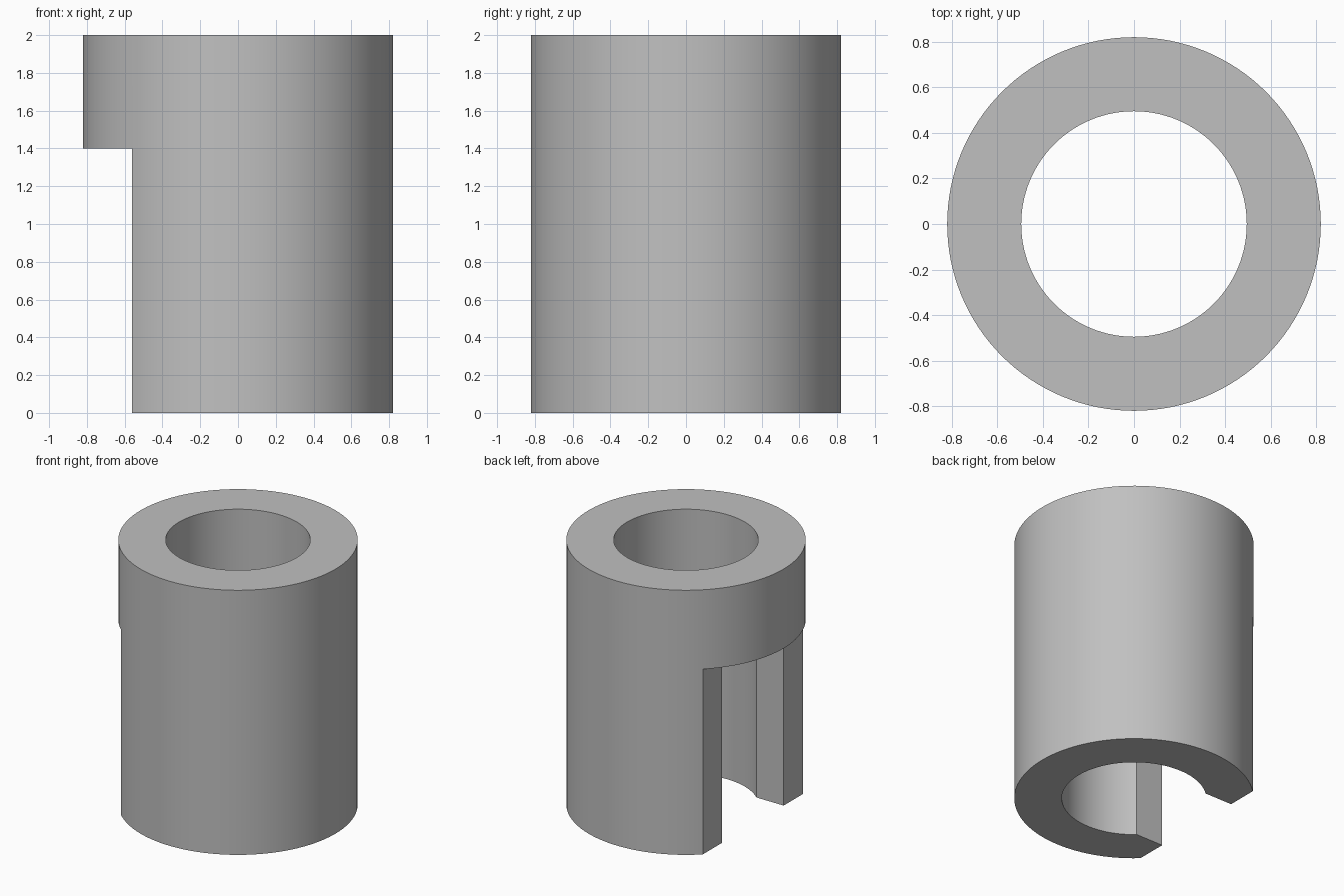
import bpy
import bmesh
import math

OUTER, INNER, HEIGHT = 0.82, 0.495, 2.0
COLLAR_Z = 1.4            # underside of the uncut collar
FLAT_X, SLOT_Y = -0.56, 0.367
SIDES = 128

cube = bpy.data.objects.get("Cube")
if cube:
    bpy.data.objects.remove(cube, do_unlink=True)

grey = bpy.data.materials.new("plain grey")
grey.use_nodes = True
colour = (0.53, 0.53, 0.53, 1)
grey.diffuse_color = colour
grey.node_tree.nodes["Principled BSDF"].inputs["Base Color"].default_value = colour


def link_mesh(name, bm):
    bmesh.ops.recalc_face_normals(bm, faces=bm.faces)
    mesh = bpy.data.meshes.new(name)
    bm.to_mesh(mesh)
    bm.free()
    mesh.materials.append(grey)
    obj = bpy.data.objects.new(name, mesh)
    bpy.context.collection.objects.link(obj)
    return obj


# Tube: a rectangular wall section joined around the z axis
bm = bmesh.new()
section = [(OUTER, 0), (OUTER, HEIGHT), (INNER, HEIGHT), (INNER, 0)]
rings = []
for i in range(SIDES):
    a = math.tau * i / SIDES
    rings.append([bm.verts.new((r * math.cos(a), r * math.sin(a), z)) for r, z in section])
for i, ring in enumerate(rings):
    following = rings[(i + 1) % SIDES]
    for j in range(4):
        k = (j + 1) % 4
        bm.faces.new((ring[j], following[j], following[k], ring[k]))
sleeve = link_mesh("slotted_sleeve", bm)

# Cutter: T-shaped outline giving the flat and the slot in one piece
half = [(-1, 1), (FLAT_X, 1), (FLAT_X, SLOT_Y), (0, SLOT_Y)]
outline = half + [(x, -y) for x, y in reversed(half)]
bm = bmesh.new()
base = bm.faces.new([bm.verts.new((x, y, -0.2)) for x, y in outline])
grown = bmesh.ops.extrude_face_region(bm, geom=[base])
top = [v for v in grown["geom"] if isinstance(v, bmesh.types.BMVert)]
bmesh.ops.translate(bm, verts=top, vec=(0, 0, COLLAR_Z + 0.2))
cutter = link_mesh("slot_cutter", bm)
cutter.hide_render = True

# Cut the slot, then shade the round walls smooth
cut = sleeve.modifiers.new("slot", 'BOOLEAN')
cut.operation = 'DIFFERENCE'
cut.solver = 'EXACT'
cut.object = cutter
bpy.ops.object.select_all(action='DESELECT')
sleeve.select_set(True)
bpy.context.view_layer.objects.active = sleeve
bpy.ops.object.modifier_apply(modifier=cut.name)
bpy.data.objects.remove(cutter, do_unlink=True)
bpy.ops.object.shade_smooth_by_angle(angle=math.radians(30))
